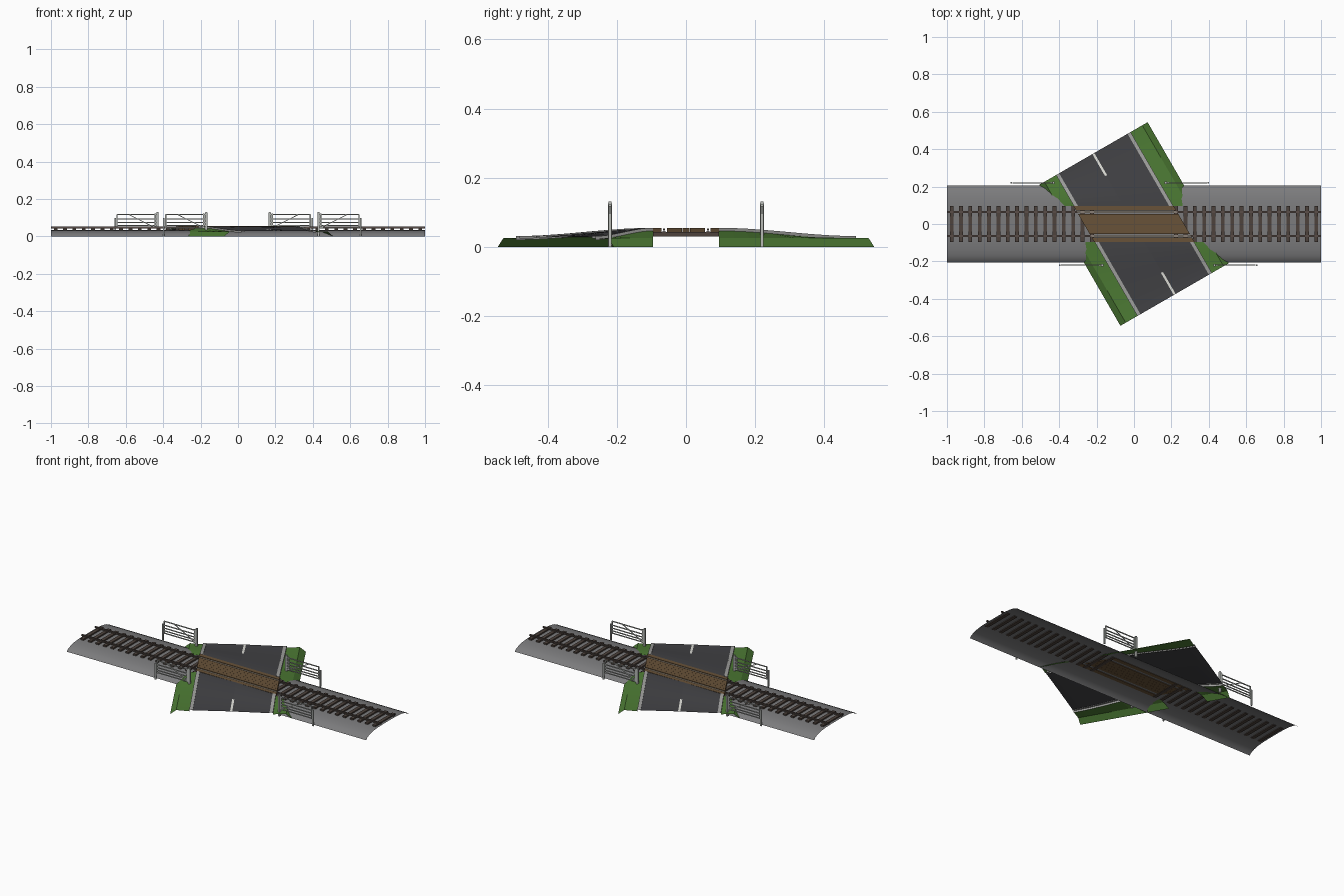
import bpy, bmesh, math
from mathutils import Vector

if "Cube" in bpy.data.objects:
    bpy.data.objects.remove(bpy.data.objects["Cube"])

C, S = math.cos(math.radians(30)), 0.5
END, EDGE = 0.435, 0.096      # road end along its axis, deck edge in y


def mat(name, r, g, b):
    m = bpy.data.materials.new(name)
    m.diffuse_color = (r, g, b, 1)
    m.use_nodes = True
    m.node_tree.nodes["Principled BSDF"].inputs["Base Color"].default_value = m.diffuse_color
    return m


STONE = mat("stone", .2, .2, .205)
ASPHALT = mat("asphalt", .055, .055, .06)
KERB = mat("kerb", .36, .36, .35)
PAINT = mat("paint", .75, .75, .7)
GRASS = mat("grass", .075, .2, .035)
TIMBER = mat("timber", .14, .085, .04)
SLEEPER = mat("sleeper", .075, .055, .045)
STEEL = mat("steel", .1, .075, .065)
HEAD = mat("rail_head", .5, .45, .38)
GATE = mat("gate_paint", .48, .5, .47)


def finish(name, bm, m, smooth=False):
    bmesh.ops.recalc_face_normals(bm, faces=bm.faces)
    me = bpy.data.meshes.new(name)
    bm.to_mesh(me)
    bm.free()
    me.materials.append(m)
    o = bpy.data.objects.new(name, me)
    bpy.context.collection.objects.link(o)
    if smooth:
        bpy.context.view_layer.objects.active = o
        o.select_set(True)
        bpy.ops.object.shade_smooth_by_angle(angle=math.radians(35))
        o.select_set(False)
    return o


def sheet(bm, rows):
    vs = [[bm.verts.new(p) for p in r] for r in rows]
    for a, b in zip(vs, vs[1:]):
        for i in range(len(a) - 1):
            f = bm.faces.new((a[i], a[i + 1], b[i + 1], b[i]))
            f.normal_update()
            if f.normal.z < 0:
                f.normal_flip()


def box(bm, x0, x1, y0, y1, z0, z1, skew=0):
    # skew shifts x with y, for parts cut to the road angle
    v = [bm.verts.new((x - skew * y, y, z)) for z in (z0, z1) for y in (y0, y1) for x in (x0, x1)]
    for f in ((0, 2, 3, 1), (4, 5, 7, 6), (0, 1, 5, 4), (2, 6, 7, 3), (0, 4, 6, 2), (1, 3, 7, 5)):
        bm.faces.new([v[i] for i in f])


def bar(bm, a, b, r):
    # square bar lying in an x-z plane
    a, b = Vector(a), Vector(b)
    d = (b - a).normalized()
    n, w = Vector((-d.z, 0, d.x)) * r, Vector((0, r, 0))
    ends = [[bm.verts.new(p + n * i + w * j) for i, j in ((1, 1), (1, -1), (-1, -1), (-1, 1))] for p in (a, b)]
    for i in range(4):
        k = (i + 1) % 4
        bm.faces.new((ends[0][i], ends[0][k], ends[1][k], ends[1][i]))
    bm.faces.new(ends[0])
    bm.faces.new(ends[1][::-1])


def road_z(t):
    return 0.052 - 0.024 * t * t * (3 - 2 * t)


def road_strip(name, profile, m, t0=0, n=10, smooth=True):
    # profile of (u, height, follow): swept from deck edge to road end, both sides
    bm = bmesh.new()
    for s in (1, -1):
        rows = []
        for k in range(n + 1):
            t = t0 + (1 - t0) * k / n
            row = []
            for u, h, follow in profile:
                v0 = (EDGE - S * u) / C
                v = v0 + (END - v0) * t
                z = h + (road_z(t) if follow else 0)
                row.append((s * (C * u - S * v), s * (S * u + C * v), z))
            rows.append(row)
        sheet(bm, rows)
    bm.normal_update()
    me = bpy.data.meshes.new(name)
    bm.to_mesh(me)
    bm.free()
    me.materials.append(m)
    o = bpy.data.objects.new(name, me)
    bpy.context.collection.objects.link(o)
    return o


# ballast bed: open curved sheet
half = [(.206, 0), (.192, .013), (.168, .023), (.135, .03), (.095, .034), (.04, .035)]
prof = [(-y, z) for y, z in half] + half[::-1]
bm = bmesh.new()
sheet(bm, [[(x, y, z) for y, z in prof] for x in (-1, 1)])
finish("ballast_bed", bm, STONE, True)

# sleepers, left out under the crossing deck
bm = bmesh.new()
for k in range(40):
    x = -.975 + .05 * k
    if abs(x) > .22:
        box(bm, x - .01, x + .01, -.095, .095, .03, .043)
finish("sleepers", bm, SLEEPER)

# rails: foot, web and head
bm = bmesh.new()
for y in (-.0635, .0635):
    box(bm, -1, 1, y - .006, y + .006, .043, .045)
    box(bm, -1, 1, y - .0015, y + .0015, .045, .049)
    box(bm, -1, 1, y - .003, y + .003, .049, .052)
finish("rails", bm, STEEL)

# polished rail tops within the crossing
bm = bmesh.new()
for y in (-.0635, .0635):
    box(bm, -.266, .266, y - .003, y + .003, .0515, .0525, S / C)
finish("crossing_rail_tops", bm, HEAD)

# skewed crossing deck boards
bm = bmesh.new()
for k in range(5):
    y = -.055 + .022 * k
    box(bm, -.268, .268, y + .0003, y + .0217, .032, .054, S / C)
for s in (-1, 1):
    y0, y1 = sorted((s * .071, s * .096))
    box(bm, -.268, .268, y0, y1, .032, .054, S / C)
finish("crossing_deck", bm, TIMBER)

# road ramps, kerbs, grass banks and centre dashes
road_strip("road_ramps", [(-.212, 0, 1), (0, .002, 1), (.212, 0, 1)], ASPHALT)
for s, side in ((1, "right"), (-1, "left")):
    road_strip(side + "_kerbs", [(s * .211, -.004, 1), (s * .211, .003, 1), (s * .23, .003, 1),
                                 (s * .23, -.008, 1)], KERB)
    road_strip(side + "_banks", [(s * .23, -.006, 1), (s * .302, .026, 0), (s * .335, 0, 0)], GRASS)
road_strip("centre_dashes", [(-.006, .0028, 1), (.006, .0028, 1)], PAINT, .58, 4)

# four field gates, each with a hinge post, frame, five bars, brace and latch post
for name, hinge, y in (("back_left", -.43, .22), ("back_right", .17, .22),
                       ("front_left", -.17, -.22), ("front_right", .43, -.22)):
    d = 1 if hinge > 0 else -1
    X = lambda q: hinge + d * q
    bm = bmesh.new()
    box(bm, hinge - .006, hinge + .006, y - .006, y + .006, 0, .127)
    bmesh.ops.translate(bm, verts=bm.verts, vec=(0, 0, 0))
    box(bm, hinge - .0045, hinge + .0045, y - .0045, y + .0045, .127, .131)
    box(bm, X(.226) - .004, X(.226) + .004, y - .004, y + .004, 0, .098)
    finish(name + "_gate_posts", bm, GATE)
    bm = bmesh.new()
    bar(bm, (X(.012), y, .041), (X(.012), y, .122), .004)
    bar(bm, (X(.216), y, .041), (X(.216), y, .118), .003)
    for z in (.044, .058, .074, .092, .116):
        bar(bm, (X(.006), y, z), (X(.218), y, z), .0025)
    bar(bm, (X(.014), y, .046), (X(.15), y, .115), .002)
    finish(name + "_gate", bm, GATE)
